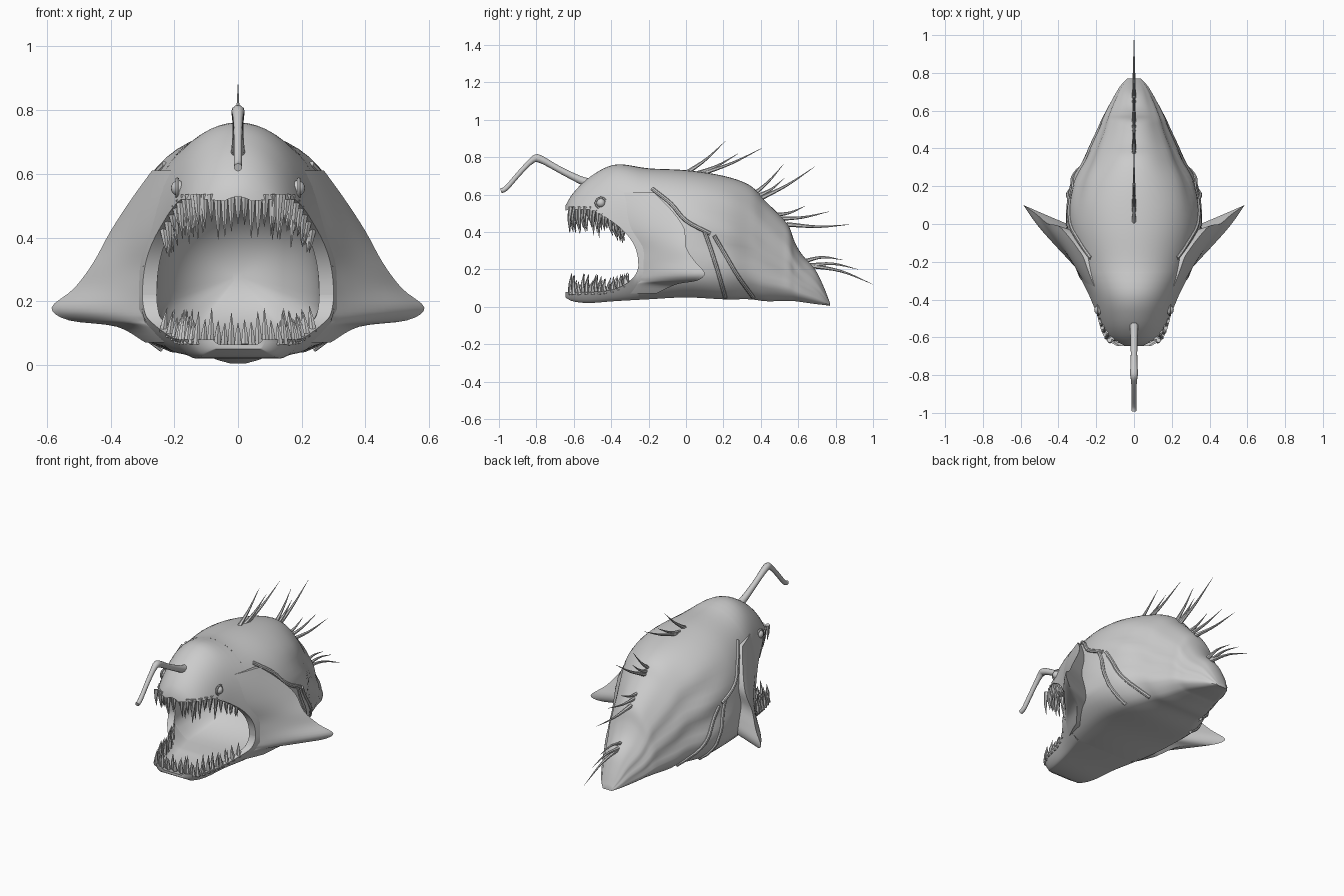
import bpy, bmesh, math, random
from mathutils import Vector

random.seed(4)
if "Cube" in bpy.data.objects:
    bpy.data.objects.remove(bpy.data.objects["Cube"])

skin = bpy.data.materials.new("grey_skin")
skin.use_nodes = True
grey = (0.6, 0.6, 0.6, 1)
skin.diffuse_color = grey
skin.node_tree.nodes["Principled BSDF"].inputs["Base Color"].default_value = grey


def finish(name, bm, angle=40):
    bmesh.ops.recalc_face_normals(bm, faces=bm.faces[:])
    mesh = bpy.data.meshes.new(name)
    bm.to_mesh(mesh)
    bm.free()
    mesh.materials.append(skin)
    obj = bpy.data.objects.new(name, mesh)
    bpy.context.collection.objects.link(obj)
    bpy.ops.object.select_all(action='DESELECT')
    obj.select_set(True)
    bpy.context.view_layer.objects.active = obj
    bpy.ops.object.shade_smooth_by_angle(angle=math.radians(angle))


def spline(rows, steps):
    """Smooth interpolation through rows of equal length."""
    pts = [Vector(r) for r in rows]
    pts = [2 * pts[0] - pts[1]] + pts + [2 * pts[-1] - pts[-2]]
    out = []
    for a, b, c, d in zip(pts, pts[1:], pts[2:], pts[3:]):
        for i in range(steps):
            t = i / steps
            out.append(b + ((c - a) + ((2*a - 5*b + 4*c - d) + (3*b - a - 3*c + d) * t) * t) * t / 2)
    return out + [pts[-2]]


def loft(bm, rings, start_cap=True, end_cap=True):
    loops = [[bm.verts.new(p) for p in ring] for ring in rings]
    n = len(loops[0])
    for a, b in zip(loops, loops[1:]):
        for i in range(n):
            j = (i + 1) % n
            bm.faces.new((a[i], a[j], b[j], b[i]))
    if start_cap:
        bm.faces.new(loops[0][::-1])
    if end_cap:
        bm.faces.new(loops[-1])


def tube(bm, points, radii, sides=8):
    pts = [Vector(p) for p in points]
    rings = []
    for i, p in enumerate(pts):
        d = (pts[min(i + 1, len(pts) - 1)] - pts[max(i - 1, 0)]).normalized()
        u = d.cross(Vector((1, 0, 0))).normalized()
        v = d.cross(u)
        turn = [2 * math.pi * k / sides for k in range(sides)]
        rings.append([p + (u * math.cos(t) + v * math.sin(t)) * radii[i] for t in turn])
    loft(bm, rings)


def mirrored(half):
    """Half outline on +x, followed by its mirror image in reverse."""
    return half + [(-x, y, z) for x, y, z in half[::-1] if abs(x) > 1e-5]


# Body stations: y, top, bottom, half width
STATIONS = spline([(-.645, .54, .05, .11), (-.61, .60, .03, .17), (-.52, .69, .02, .21),
                   (-.38, .76, .03, .25), (-.2, .74, .04, .32), (0, .73, .05, .36),
                   (.2, .70, .04, .335), (.34, .65, .04, .265), (.42, .57, .03, .23),
                   (.5, .49, .03, .195), (.55, .43, .03, .175), (.58, .35, .03, .16),
                   (.62, .28, .025, .14), (.69, .20, .015, .10), (.735, .11, .01, .07),
                   (.77, .02, .005, .035)], 5)
FRONT, CORNER = STATIONS[0][0], -.255


def station(y):
    y = max(y, FRONT)
    for a, b in zip(STATIONS, STATIONS[1:]):
        if a[0] <= y <= b[0]:
            return a.lerp(b, (y - a[0]) / (b[0] - a[0]))
    return STATIONS[-1]


def outer(y, z):
    """Skin point of the body on the +x side."""
    s = station(y)
    f = min(1, max(0, (z - s[2]) / (s[1] - s[2])))
    power = 4 if y < .1 else max(2.3, 4 - 4 * (y - .1))
    x = s[3] * math.sqrt(max(0, 1 - f ** power)) * (.62 + .38 * min(1, f / .16) ** .6)
    ripple = .035 * min(1, max(0, y * 4)) * math.sin(f * 22 + y * 9) * f * (1 - f) * 4
    return x * (1 + ripple), y, z


def body_x(y, z):
    return outer(y, z)[0]


# Mouth edges in side view
def upper_edge(y):
    return .22 + .3 * min(1, max(0, CORNER - y) / .25) ** .42


def lower_edge(y):
    return .08 + .14 * (1 - min(1, max(0, CORNER - y) / .25) ** .6) ** 2


def upper_half(y):
    low, top = upper_edge(y), station(y)[1]
    low = min(low, top - .025)
    return [outer(y, low + (top - low) * math.sin(math.pi / 2 * i / 16) ** 1.3) for i in range(16)] + [(0, y, top)]


def lower_half(y):
    bottom, high = station(y)[2], lower_edge(y)
    return [outer(y, bottom + (high - bottom) * (1 - i / 8) ** 2) for i in range(9)]


def palate(half):
    y, low, top = half[0][1], half[0][2], half[-1][2]
    k = (min(.54, (low + top) / 2 + max(0, y + .5)) - low) / (top - low)
    return [(x * .85, y, low + (z - low) * k) for x, y, z in half]


def jaw_floor(half):
    high, bottom = half[0][2], half[-1][2]
    k = (high - min(bottom + .035, (high + bottom) / 2)) / (high - bottom)
    return [(x * .85, y, high - (high - z) * k) for x, y, z in half]


# Rear body
bm = bmesh.new()
ys = [CORNER] + [s[0] for s in STATIONS if s[0] > CORNER + .005]
rings = []
for y in ys:
    s = station(y)
    fs = [math.sin(math.pi / 2 * i / 22) ** 1.3 for i in range(22)]
    rings.append(mirrored([outer(y, s[2] + f * (s[1] - s[2])) for f in fs] + [(0, y, s[1])]))
loft(bm, rings, start_cap=False)
finish("body", bm)

# Upper head and lower jaw, each a hollow shell
ys = [CORNER + (FRONT - CORNER) * (1 - i / 26) ** 2 for i in range(27)]
for name, half_of, lining in (("upper_head", upper_half, palate), ("lower_jaw", lower_half, jaw_floor)):
    bm = bmesh.new()
    rings = []
    for y in ys:
        half = half_of(y)
        rings.append(mirrored(half) + mirrored(lining(half))[::-1])
    loft(bm, rings, end_cap=False)
    finish(name, bm)

# Throat pocket closing the back of the mouth
bm = bmesh.new()
half = jaw_floor(lower_half(CORNER))[::-1] + palate(upper_half(CORNER))[1:]
rings = []
for i in range(11):
    a = math.pi / 2 * i / 10.5
    rings.append([(x * math.cos(a), y + .32 * math.sin(a), .28 + (z - .28) * math.cos(a))
                  for x, y, z in mirrored(half)])
loft(bm, rings, start_cap=False)
finish("throat", bm)

# Flared cheek fins: z, front y, rear y, rear x
rows = spline([(.61, -.38, -.17, .27), (.52, -.38, -.08, .335), (.42, -.33, -.01, .40),
               (.32, -.25, .0, .455), (.24, -.24, .05, .515), (.18, -.24, .10, .585),
               (.14, -.25, .06, .53), (.12, -.29, -.05, .38), (.07, -.33, -.16, .29)], 4)
gills = ([(.1, .4), (.135, .3), (.17, .19), (.21, .05)],
         [(.15, .38), (.22, .26), (.28, .16), (.36, .05)],
         [(-.18, .63), (-.08, .55), (0, .46), (.13, .39)])
for side, label in ((1, "left"), (-1, "right")):
    bm = bmesh.new()
    rings = []
    for z, front, rear, edge in rows:
        flare = max(.01, edge - body_x(rear, z))
        ring = []
        for i in range(13):
            t = i / 12
            y = front + (rear - front) * t
            ring.append((side * (body_x(y, z) - .006 + (flare + .006) * t ** 1.1), y, z))
        for i in range(1, 6):
            t = 1 - i / 5
            y = rear - .45 * flare * (1 - t)
            ring.append((side * (body_x(y, z) - .02 + (flare + .02) * t), y, z))
        rings.append(ring)
    loft(bm, rings)
    finish(label + "_cheek_fin", bm, 50)

    # Gill folds
    bm = bmesh.new()
    for line in gills:
        path = spline(line, 4)
        tube(bm, [(side * body_x(*p), p[0], p[1]) for p in path], [.011] * len(path))
    finish(label + "_gill_folds", bm)

    # Eye with a socket ring
    bm = bmesh.new()
    centre = Vector((side * (body_x(-.455, .555) - .002), -.455, .555))
    bmesh.ops.create_uvsphere(bm, u_segments=16, v_segments=10, radius=.024)
    bmesh.ops.translate(bm, verts=bm.verts[:], vec=centre)
    circle = [2 * math.pi * k / 16 for k in range(17)]
    tube(bm, [centre + Vector((side * .004, math.cos(t) * .028, math.sin(t) * .028))
              for t in circle], [.006] * 17, 6)
    finish(label + "_eye", bm)


# Teeth along each jaw
def jaw_teeth(name, base, direction, length, back):
    bm = bmesh.new()
    spots = [(-.13 + .26 * i / 12, -.615 + .012 * (i % 2)) for i in range(13)]
    for i in range(18):
        y = -.6 + (back + .6) * i / 17
        spots += [(side * (body_x(y, base(y)) * .93 - .015 * (i % 2)), y) for side in (-1, 1)]
    for x, y in spots:
        size = length * random.uniform(.55, 1.1) * (1 if y < -.45 else .7)
        z = base(y)
        root = Vector((x, y, z - direction * .015))
        tip = Vector((x * .95, y + random.uniform(-.01, .02), z + direction * size))
        bend = root.lerp(tip, .5) + Vector((0, -.006, 0))
        tube(bm, [root, bend, tip], [.013, .009, .0008], 6)
    finish(name, bm)


jaw_teeth("upper_teeth", upper_edge, -1, .12, -.33)
jaw_teeth("lower_teeth", lower_edge, 1, .09, -.31)

# Lure stalk
bm = bmesh.new()
stalk = spline([(0, -.5, .655), (0, -.57, .68), (0, -.68, .735), (0, -.78, .79), (0, -.82, .785),
                (0, -.89, .715), (0, -.96, .635), (0, -.99, .62)], 3)
count = len(stalk) - 1
tube(bm, stalk, [.013 + .014 * (1 - i / count) ** 4 + .007 * math.exp(-(i - 10) ** 2 / 6)
                 for i in range(count + 1)], 12)
finish("lure_stalk", bm)

# Dorsal spines: root y, z then tip y, z
bm = bmesh.new()
for y, z, ty, tz in ((.01, .72, .21, .885), (.05, .71, .28, .82), (.08, .71, .41, .85),
                     (.36, .60, .52, .76), (.38, .59, .53, .69), (.40, .58, .69, .75),
                     (.47, .49, .64, .54), (.48, .47, .77, .51), (.54, .44, .88, .44),
                     (.62, .24, .84, .25), (.65, .22, .92, .20), (.66, .22, 1.0, .12)):
    lift = .02 if z < .3 else -.012
    path = spline([(0, y, z), (0, (y + ty) / 2, (z + tz) / 2 + lift), (0, ty, tz)], 4)
    tube(bm, path, [.0125 * (1 - i / 8.4) for i in range(9)], 6)
finish("dorsal_spines", bm)
